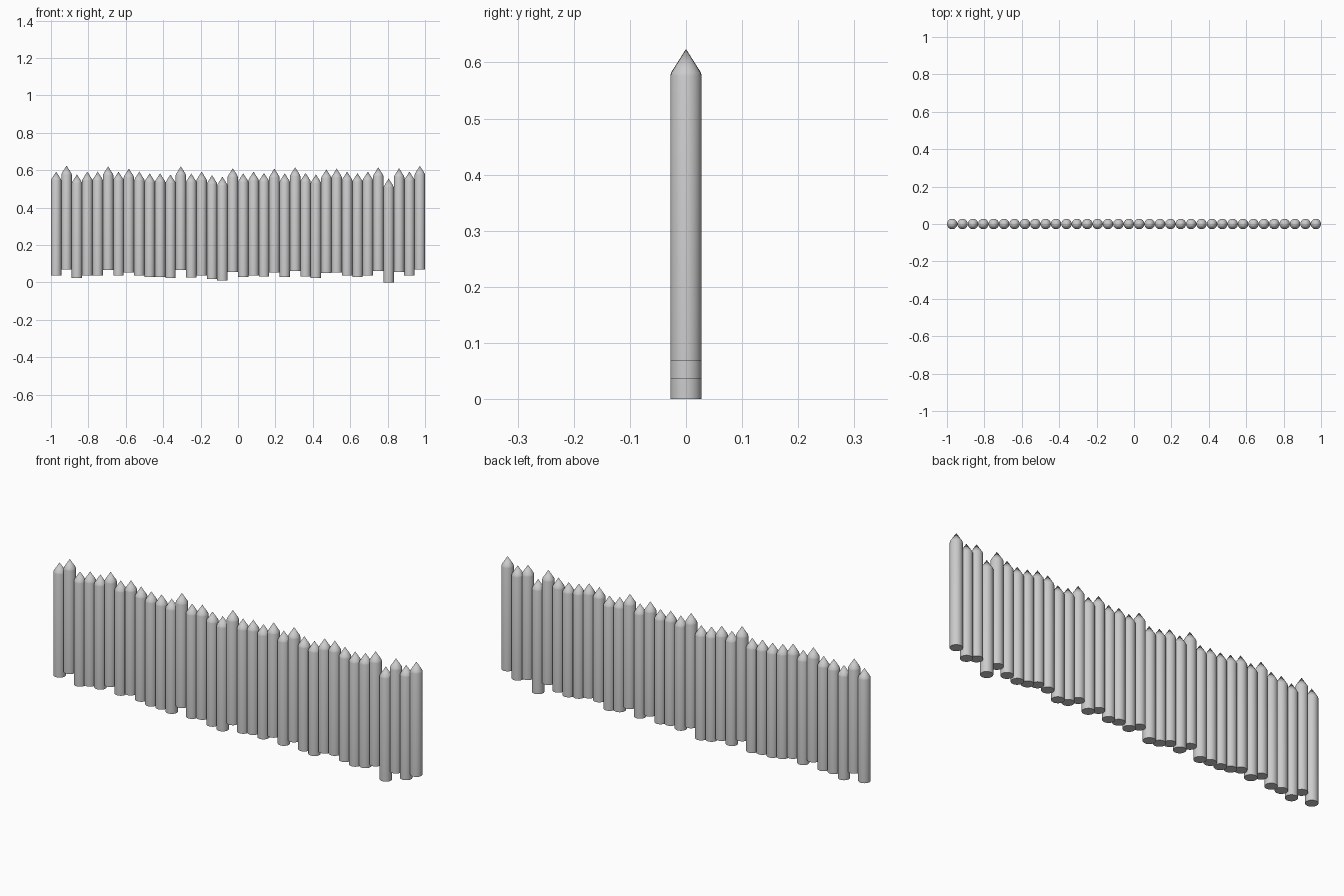
import bpy, math

if "Cube" in bpy.data.objects:
    bpy.data.objects.remove(bpy.data.objects["Cube"])

RADIUS, SIDES = 0.0278, 32
# Stake outline: (radius, height) from base to just under the tip
PROFILE = [(RADIUS, 0.0), (RADIUS, 0.508), (RADIUS * 0.93, 0.514)]
TIP = 0.555

# How far each stake is raised, left to right
LIFT = [.037, .069, .022, .037, .037, .065, .037, .053, .037, .028, .028, .022,
        .065, .027, .037, .018, .010, .055, .028, .037, .030, .053, .028, .060,
        .030, .022, .049, .053, .037, .029, .037, .060, .0, .055, .037, .068]


def stake_mesh():
    """Round log with a sharpened point, swept around z."""
    verts = [(r * math.cos(2 * math.pi * k / SIDES), r * math.sin(2 * math.pi * k / SIDES), z)
             for r, z in PROFILE for k in range(SIDES)]
    verts.append((0, 0, TIP))
    faces = [tuple(reversed(range(SIDES)))]
    for ring in range(len(PROFILE) - 1):
        a, b = ring * SIDES, (ring + 1) * SIDES
        for k in range(SIDES):
            n = (k + 1) % SIDES
            faces.append((a + k, a + n, b + n, b + k))
    top = (len(PROFILE) - 1) * SIDES
    faces += [(top + k, top + (k + 1) % SIDES, len(verts) - 1) for k in range(SIDES)]
    mesh = bpy.data.meshes.new("stake")
    mesh.from_pydata(verts, [], faces)
    mesh.update()
    return mesh


# Row of stakes sharing one mesh
mesh = stake_mesh()
count = len(LIFT)
pitch = (2 - 2 * RADIUS) / (count - 1)
for i, z in enumerate(LIFT):
    stake = bpy.data.objects.new(f"stake_{i + 1}", mesh)
    stake.location = ((i - (count - 1) / 2) * pitch, 0, z)
    bpy.context.collection.objects.link(stake)

# Smooth sides, sharp base and shoulder
bpy.context.view_layer.objects.active = stake
stake.select_set(True)
bpy.ops.object.shade_smooth_by_angle(angle=math.radians(25))
